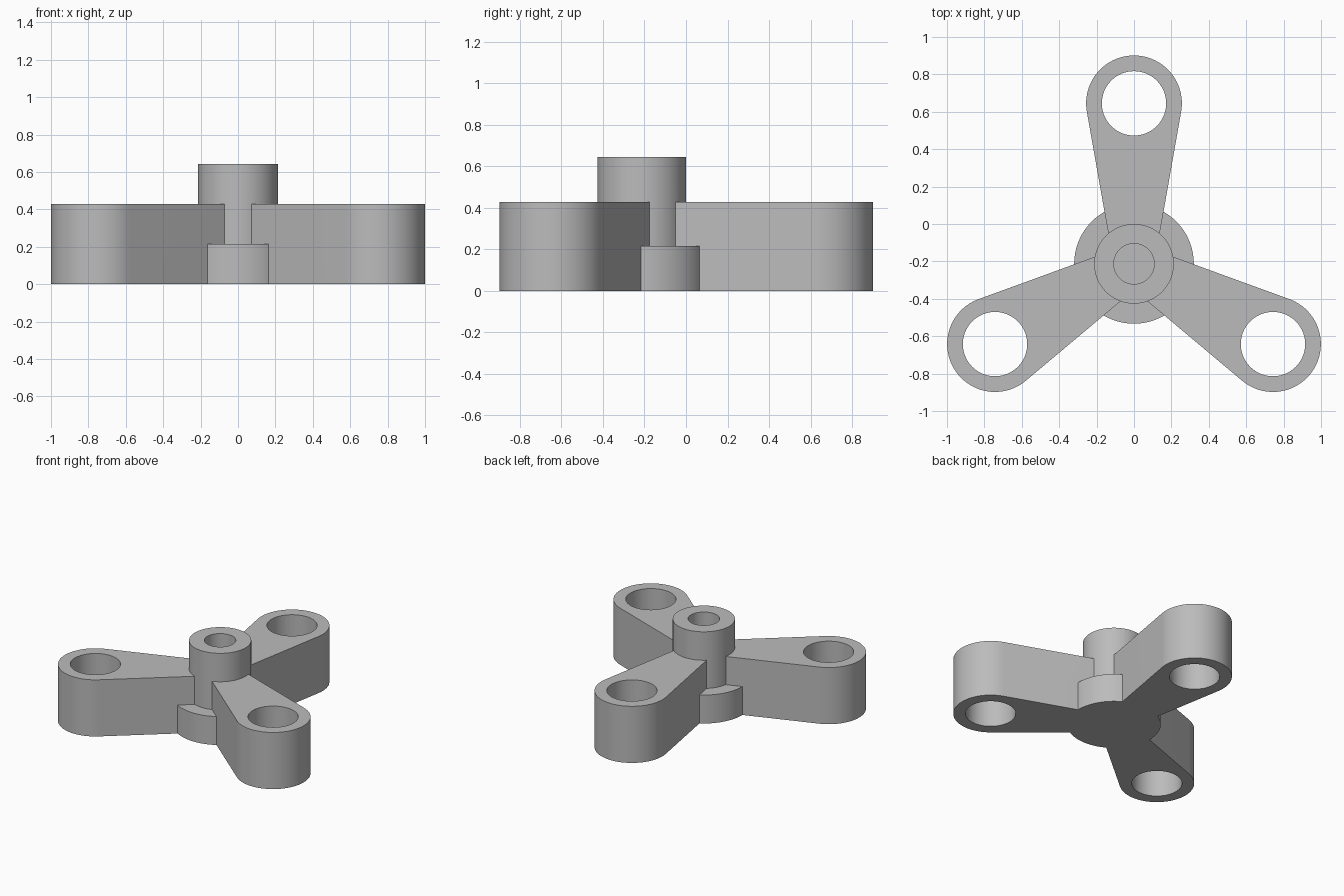
import bpy
import bmesh
from math import asin, cos, sin, pi, radians
from mathutils import Matrix

CENTRE_Y = -0.213
REACH = 0.858            # hub axis to arm hole axis
ROOT_R, TIP_R = 0.107, 0.256
ARM_H = 0.428

cube = bpy.data.objects.get("Cube")
if cube:
    bpy.data.objects.remove(cube, do_unlink=True)

grey = bpy.data.materials.new("plain grey")
grey.use_nodes = True
colour = (0.5, 0.5, 0.5, 1)
grey.diffuse_color = colour
grey.node_tree.nodes["Principled BSDF"].inputs["Base Color"].default_value = colour


def arc(x, radius, start, end, steps):
    """Points along an arc centred on the local x axis."""
    return [(x + radius * cos(start + (end - start) * i / steps),
             radius * sin(start + (end - start) * i / steps))
            for i in range(steps + 1)]


def prism(name, outline, z0, z1, turn=0):
    """Extrude a flat outline upwards, turned about the hub axis."""
    bm = bmesh.new()
    base = bm.faces.new([bm.verts.new((x, y, z0)) for x, y in outline])
    top = bmesh.ops.extrude_face_region(bm, geom=[base])["geom"]
    bmesh.ops.translate(bm, vec=(0, 0, z1 - z0),
                        verts=[v for v in top if isinstance(v, bmesh.types.BMVert)])
    bmesh.ops.recalc_face_normals(bm, faces=bm.faces)
    bm.transform(Matrix.Translation((0, CENTRE_Y, 0)) @ Matrix.Rotation(turn, 4, 'Z'))
    mesh = bpy.data.meshes.new(name)
    bm.to_mesh(mesh)
    bm.free()
    mesh.materials.append(grey)
    obj = bpy.data.objects.new(name, mesh)
    bpy.context.collection.objects.link(obj)
    return obj


def cylinder(name, radius, z0, z1, x=0, turn=0):
    return prism(name, arc(x, radius, 0, 2 * pi, 72)[:-1], z0, z1, turn)


def combine(target, tool, operation):
    """Apply a boolean and discard the tool object."""
    mod = target.modifiers.new(operation.lower(), 'BOOLEAN')
    mod.operation = operation
    mod.solver = 'EXACT'
    mod.object = tool
    bpy.context.view_layer.objects.active = target
    bpy.ops.object.modifier_apply(modifier=mod.name)
    bpy.data.objects.remove(tool, do_unlink=True)


# Tapered arm outline: two arcs joined by their common tangents
tangent = pi / 2 + asin((TIP_R - ROOT_R) / REACH)
arm_outline = (arc(REACH, TIP_R, -tangent, tangent, 48)
               + arc(0, ROOT_R, tangent, 2 * pi - tangent, 24))

# Hub column on its round base
body = cylinder("three_arm_hub", 0.213, 0, 0.643)
combine(body, cylinder("base_disc", 0.32, 0, 0.215), 'UNION')

# Three arms
turns = [radians(a) for a in (90, 210, 330)]
for turn in turns:
    combine(body, prism("arm", arm_outline, 0, ARM_H, turn), 'UNION')

# Through holes in the arm ends and a blind bore in the hub
for turn in turns:
    combine(body, cylinder("arm_hole", 0.172, -0.1, ARM_H + 0.1, REACH, turn), 'DIFFERENCE')
combine(body, cylinder("hub_bore", 0.108, 0.21, 0.8), 'DIFFERENCE')

# Smooth round walls, crisp edges
bpy.ops.object.select_all(action='DESELECT')
body.select_set(True)
bpy.context.view_layer.objects.active = body
bpy.ops.object.shade_smooth_by_angle(angle=radians(30))
